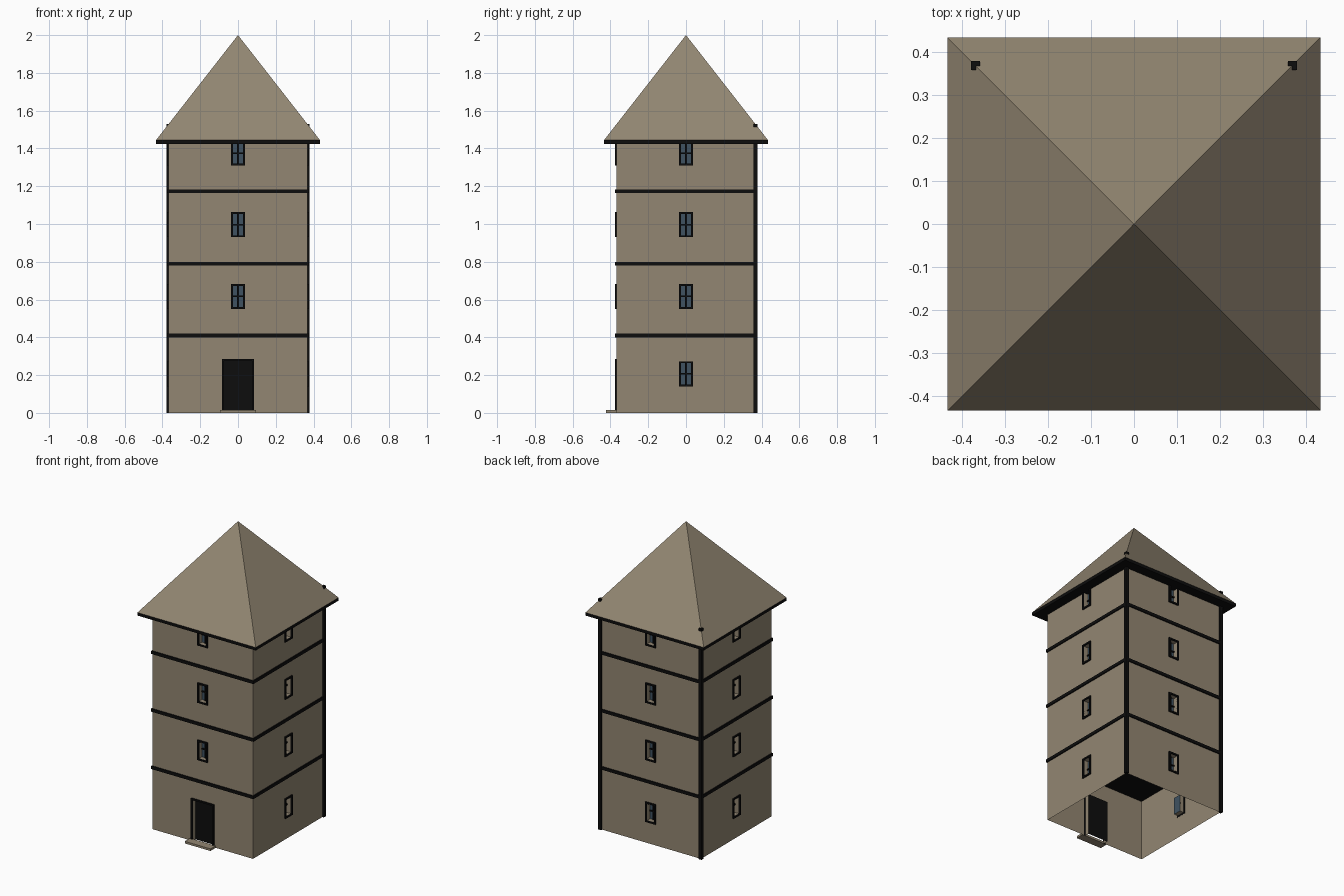
import bpy, bmesh
from math import pi
from mathutils import Matrix, Vector

cube = bpy.data.objects.get("Cube")
if cube:
    bpy.data.objects.remove(cube, do_unlink=True)


def material(name, rgb):
    m = bpy.data.materials.new(name)
    m.use_nodes = True
    m.diffuse_color = (*rgb, 1)
    m.node_tree.nodes["Principled BSDF"].inputs["Base Color"].default_value = (*rgb, 1)
    return m


STONE = material("tan_stone", (0.29, 0.24, 0.168))
BLACK = material("black_trim", (0.004, 0.004, 0.004))
GLASS = material("blue_glass", (0.05, 0.085, 0.12))


def finish(name, bm, *mats):
    mesh = bpy.data.meshes.new(name)
    bm.to_mesh(mesh)
    bm.free()
    for m in mats:
        mesh.materials.append(m)
    ob = bpy.data.objects.new(name, mesh)
    bpy.context.collection.objects.link(ob)
    return ob


def box(bm, lo, hi, turn=Matrix()):
    lo, hi = Vector(lo), Vector(hi)
    size = Matrix.Diagonal((*(hi - lo), 1))
    bmesh.ops.create_cube(bm, size=1, matrix=turn @ Matrix.Translation((lo + hi) / 2) @ size)


W = 0.368        # half width of the walls
TOP = 1.44       # wall height
DEPTH = 0.03     # recess of windows and door
RIM = 0.01       # frame bar width
SIDES = ["front", "left", "back", "right"]
LEVELS = [0.14, 0.55, 0.93, 1.31]
WIN_W, WIN_H = 0.037, 0.133
DOOR_W, DOOR_H = 0.084, 0.285

walls = bmesh.new()


def quad(corners, turn, index=0):
    f = walls.faces.new([walls.verts.new(turn @ Vector(c)) for c in corners])
    f.material_index = index


def panel(u0, u1, z0, z1, turn, y=-W, index=0):
    quad([(u0, y, z0), (u1, y, z0), (u1, y, z1), (u0, y, z1)], turn, index)


def opening(u, z0, z1, turn, index):
    """Wall strip with a recessed opening."""
    panel(-W, -u, z0, z1, turn)
    panel(u, W, z0, z1, turn)
    back = -W + DEPTH
    panel(-u, u, z0, z1, turn, back, index)
    for s in (-u, u):
        quad([(s, -W, z0), (s, back, z0), (s, back, z1), (s, -W, z1)], turn)
    for z in (z0, z1):
        if z > 0:
            quad([(-u, -W, z), (u, -W, z), (u, back, z), (-u, back, z)], turn)


def frame(name, u, z0, z1, turn, is_door):
    """Raised black surround, with glazing bars for windows."""
    bm = bmesh.new()
    y0, y1 = -W - 0.008, -W + 0.001
    for s in (-1, 1):
        a, b = sorted((s * u, s * (u - RIM)))
        box(bm, (a, y0, z0), (b, y1, z1), turn)
    box(bm, (-u, y0, z1 - RIM), (u, y1, z1), turn)
    if not is_door:
        box(bm, (-u, y0, z0), (u, y1, z0 + RIM), turn)
        mid, back = (z0 + z1) / 2, -W + DEPTH
        box(bm, (-0.004, back - 0.008, z0 + RIM), (0.004, back - 0.001, z1 - RIM), turn)
        box(bm, (RIM - u, back - 0.008, mid - 0.004), (u - RIM, back - 0.001, mid + 0.004), turn)
    finish(name, bm, BLACK)


# Four walls with their openings
for k, side in enumerate(SIDES):
    turn = Matrix.Rotation(k * pi / 2, 4, 'Z')
    z = 0
    for n, level in enumerate(LEVELS):
        door = side == "front" and n == 0
        u, z0, z1 = (DOOR_W, 0, DOOR_H) if door else (WIN_W, level, level + WIN_H)
        z1 = min(z1, TOP)
        name = "door_frame" if door else f"window_frame_{side}_{n + 1}"
        frame(name, u, z0, z1, turn, door)
        low, high = (0 if door else z0 + RIM), z1 - RIM
        if low > z:
            panel(-W, W, z, low, turn)
        opening(u - RIM, low, high, turn, 1 if door else 2)
        z = high
    panel(-W, W, z, TOP, turn)
finish("tower_walls", walls, STONE, BLACK, GLASS)

# Floor slabs showing as bands, and the eave slab
for name, r, z0, z1 in [("floor_slab_1", 0.375, 0.4, 0.42), ("floor_slab_2", 0.375, 0.78, 0.8),
                        ("floor_slab_3", 0.375, 1.163, 1.183), ("eave_slab", 0.434, 1.424, 1.444)]:
    bm = bmesh.new()
    box(bm, (-r, -r, z0), (r, r, z1))
    finish(name, bm, BLACK)

# Pyramid roof
bm = bmesh.new()
bmesh.ops.create_cone(bm, cap_ends=True, segments=4, radius1=0.434 * 2 ** 0.5, radius2=0, depth=0.556,
                      matrix=Matrix.Translation((0, 0, 1.722)) @ Matrix.Rotation(pi / 4, 4, 'Z'))
finish("roof", bm, STONE)

# Angled corner posts at the back
for name, s in (("left", 1), ("right", -1)):
    bm = bmesh.new()
    a, b = sorted((s * 0.358, s * 0.379))
    box(bm, (a, 0.368, 0), (b, 0.379, 1.53))
    a, b = sorted((s * 0.368, s * 0.379))
    box(bm, (a, 0.358, 0), (b, 0.368, 1.53))
    finish(f"corner_post_{name}", bm, BLACK)

# Door step
bm = bmesh.new()
box(bm, (-0.094, -0.423, 0), (0.094, -W, 0.014))
finish("door_step", bm, STONE)
